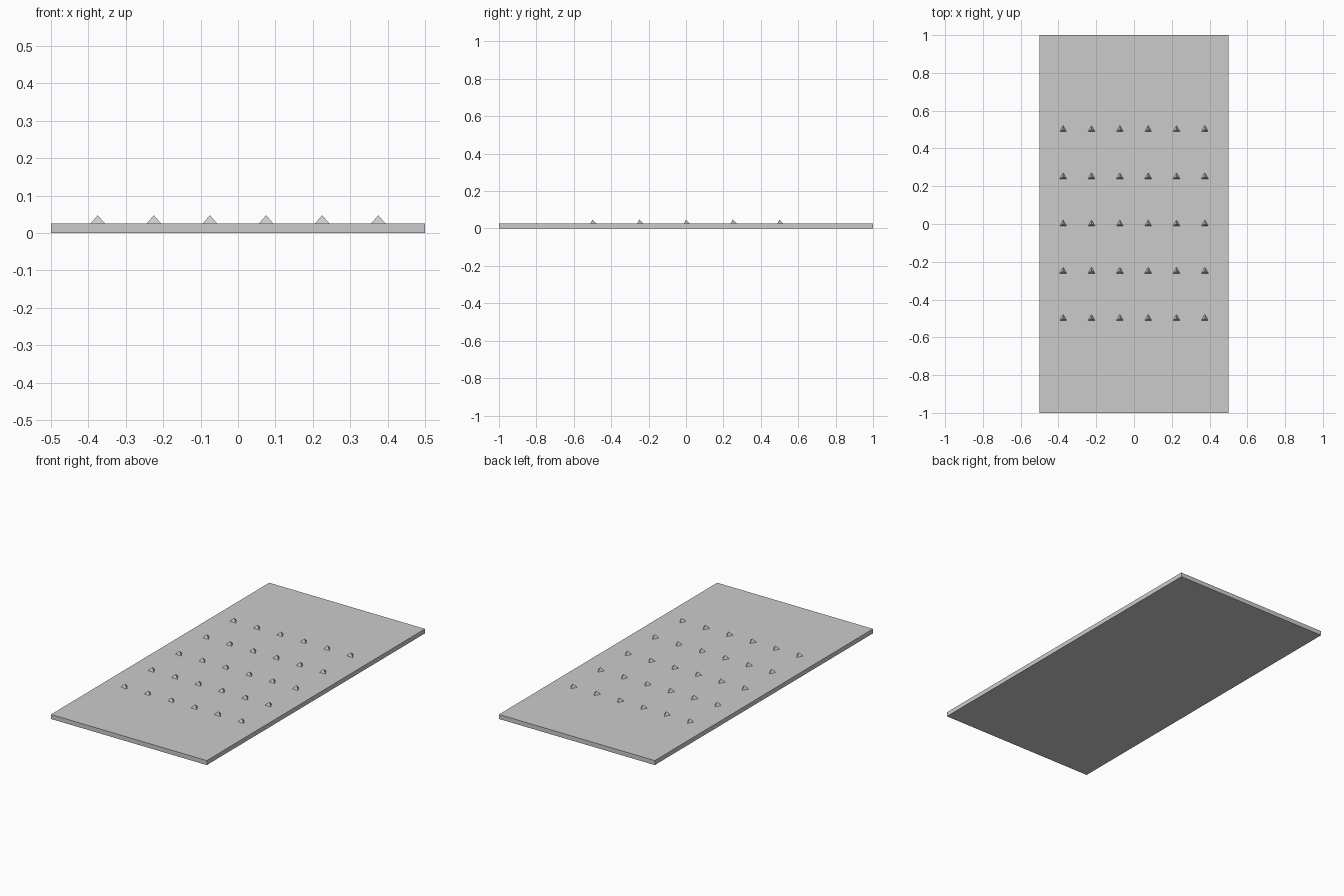
import bpy

if "Cube" in bpy.data.objects:
    bpy.data.objects.remove(bpy.data.objects["Cube"])

PLATE_T = 0.026
STUD_R, STUD_H = 0.0216, 0.0215

# flat base plate
bpy.ops.mesh.primitive_cube_add(size=1, location=(0, 0, PLATE_T / 2))
plate = bpy.context.object
plate.name = "base_plate"
plate.scale = (1, 2, PLATE_T)
bpy.ops.object.transform_apply(location=False, rotation=False, scale=True)

# grid of three-sided pyramid studs, 6 x 5, one corner pointing to the back
for row in range(5):
    for col in range(6):
        x = -0.375 + 0.15 * col
        y = -0.5 + 0.25 * row
        bpy.ops.mesh.primitive_cone_add(vertices=3, radius1=STUD_R, radius2=0, depth=STUD_H,
                                        location=(x, y, PLATE_T + STUD_H / 2))
        bpy.context.object.name = f"stud_{row + 1}_{col + 1}"
